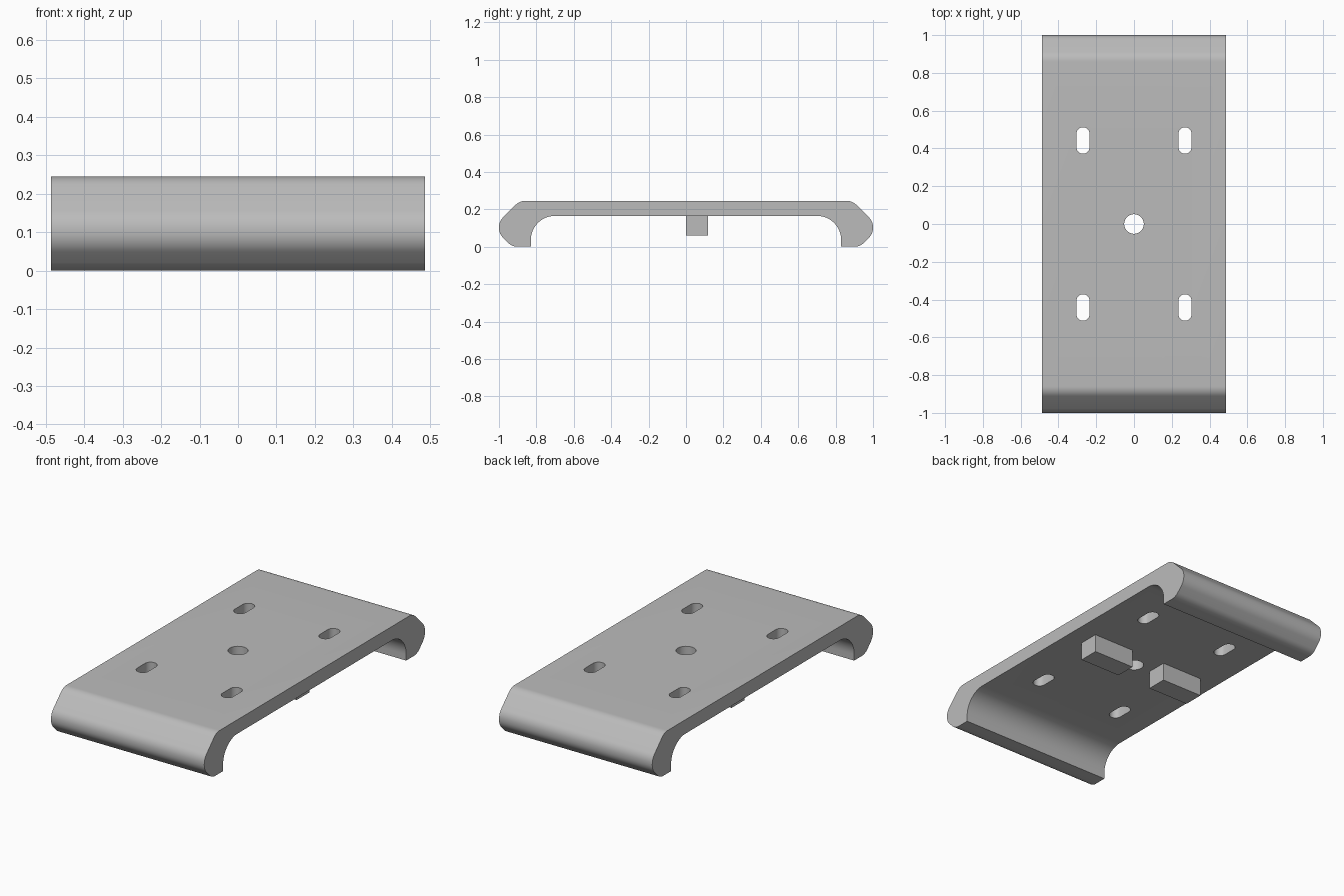
import bpy, bmesh, math
from mathutils import Vector

default = bpy.data.objects.get("Cube")
if default:
    bpy.data.objects.remove(default, do_unlink=True)

GREY = (0.5, 0.5, 0.5, 1)
metal = bpy.data.materials.new("plain grey")
metal.use_nodes = True
metal.diffuse_color = GREY
metal.node_tree.nodes["Principled BSDF"].inputs["Base Color"].default_value = GREY

HALF_WIDTH = 0.486
UNDERSIDE = 0.165


def rounded(corners):
    """Replace each (u, v, tangent length) corner with an arc; 0 keeps it sharp."""
    points = []
    for i, (u, v, t) in enumerate(corners):
        p = Vector((u, v))
        if not t:
            points.append(p)
            continue
        a = (Vector(corners[i - 1][:2]) - p).normalized()
        b = (Vector(corners[(i + 1) % len(corners)][:2]) - p).normalized()
        half = a.angle(b) / 2
        centre = p + (a + b).normalized() * t / math.cos(half)
        start, end = p + a * t - centre, p + b * t - centre
        sweep = start.angle(end)
        steps = max(6, round(sweep / math.radians(6)))
        for k in range(steps + 1):
            s = k / steps
            points.append(centre + (start * math.sin((1 - s) * sweep)
                                    + end * math.sin(s * sweep)) / math.sin(sweep))
    return points


def prism(name, bottom, top):
    """Join two matching loops of 3D points into a solid."""
    bm = bmesh.new()
    a = [bm.verts.new(p) for p in bottom]
    b = [bm.verts.new(p) for p in top]
    bm.faces.new(a)
    bm.faces.new(b)
    for i in range(len(a)):
        j = (i + 1) % len(a)
        bm.faces.new((a[i], a[j], b[j], b[i]))
    bmesh.ops.recalc_face_normals(bm, faces=bm.faces)
    mesh = bpy.data.meshes.new(name)
    bm.to_mesh(mesh)
    bm.free()
    mesh.materials.append(metal)
    obj = bpy.data.objects.new(name, mesh)
    bpy.context.collection.objects.link(obj)
    return obj


def slot_loop(x, y, radius, stretch, z, n=32):
    """Round outline, pulled apart along y by the stretch."""
    loop = []
    for k in range(n):
        a = 2 * math.pi * (k + 0.5) / n
        shift = math.copysign(stretch, math.sin(a))
        loop.append((x + radius * math.cos(a), y + shift + radius * math.sin(a), z))
    return loop


def activate(obj):
    bpy.ops.object.select_all(action='DESELECT')
    obj.select_set(True)
    bpy.context.view_layer.objects.active = obj


def cut(target, cutter):
    mod = target.modifiers.new("hole", 'BOOLEAN')
    mod.operation, mod.solver, mod.object = 'DIFFERENCE', 'EXACT', cutter
    activate(target)
    bpy.ops.object.modifier_apply(modifier=mod.name)
    bpy.data.objects.remove(cutter, do_unlink=True)


# Plate with folded ends: half profile in (y, z), mirrored to the other end
half = [(0.89, 0.245, 0.03), (1, 0.135, 0.03), (1, 0.07, 0.03), (0.93, 0, 0.03),
        (0.83, 0, 0), (0.83, UNDERSIDE, 0.13)]
profile = rounded(half + [(-y, z, t) for y, z, t in reversed(half)])
plate = prism("plate", [(-HALF_WIDTH, p.x, p.y) for p in profile],
              [(HALF_WIDTH, p.x, p.y) for p in profile])

# Four slots
for sx in (-1, 1):
    for sy in (-1, 1):
        cut(plate, prism("slot_cutter", *[
            slot_loop(sx * 0.27, sy * 0.442, 0.035, 0.035, z) for z in (0.1, 0.3)]))

# Central hole
cut(plate, prism("hole_cutter", *[slot_loop(0, 0, 0.052, 0, z) for z in (0.1, 0.3)]))
activate(plate)
bpy.ops.object.shade_smooth_by_angle(angle=math.radians(30))

# Two lugs under the plate, either side of the hole
for side, name in ((1, "left_lug"), (-1, "right_lug")):
    outline = [(side * 0.11, 0), (side * 0.372, 0), (side * 0.372, 0.118), (side * 0.11, 0.118)]
    prism(name, [(x, y, 0.06) for x, y in outline],
          [(x, y, UNDERSIDE + 0.01) for x, y in outline])
